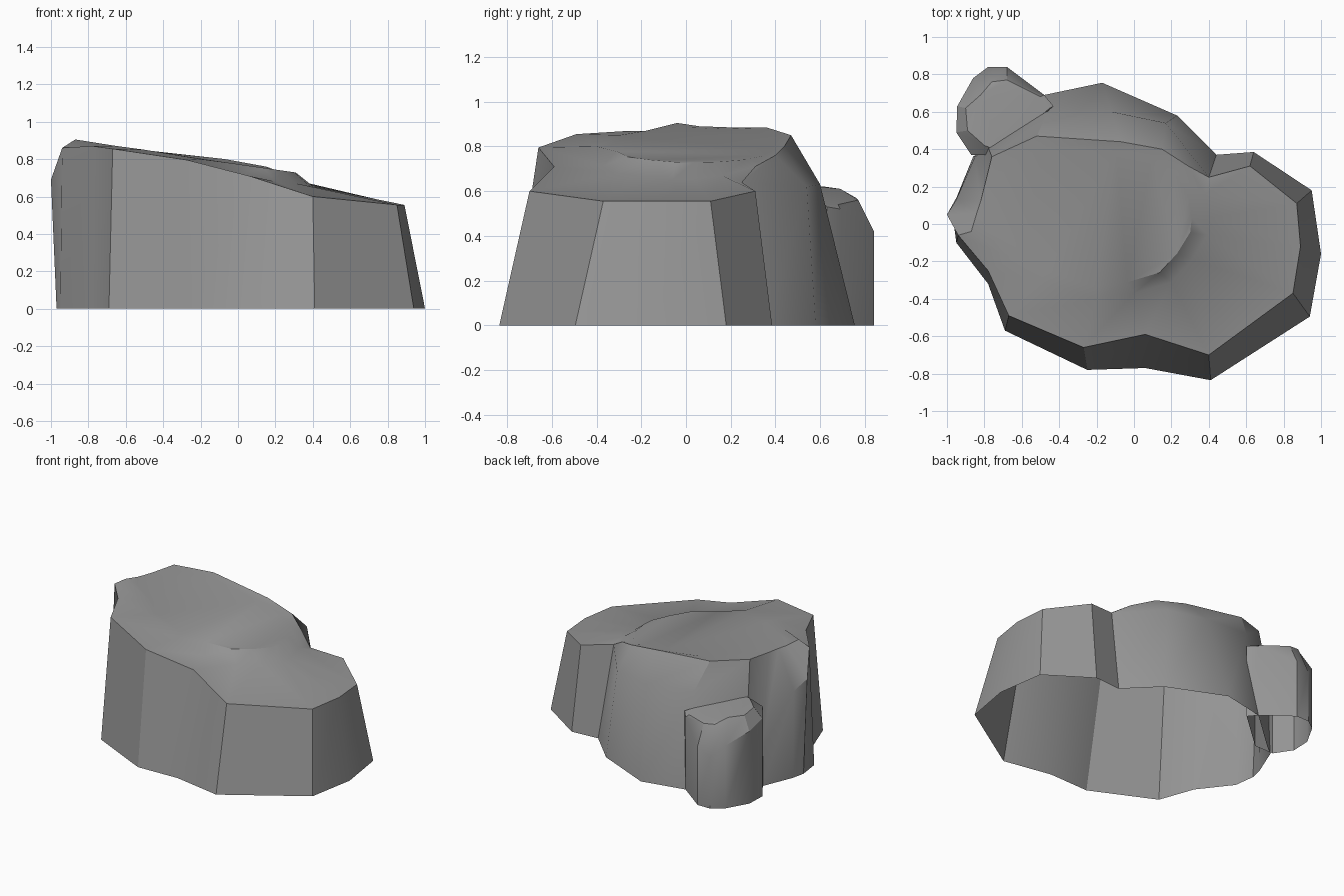
import bpy, bmesh, math

stone = bpy.data.materials.new("stone")
stone.diffuse_color = (.3, .3, .3, 1)


def loft(name, rings):
    """Skin clockwise rings from the ground up; cap the top, leave the base open."""
    bm = bmesh.new()
    loops = [[bm.verts.new(p) for p in ring] for ring in rings]
    n = len(loops[0])
    for low, high in zip(loops, loops[1:]):
        for i in range(n):
            j = (i + 1) % n
            bm.faces.new((low[j], low[i], high[i], high[j]))
    bm.faces.new(loops[-1][::-1])
    bmesh.ops.triangulate(bm, faces=[f for f in bm.faces if len(f.verts) > 4])
    mesh = bpy.data.meshes.new(name)
    bm.to_mesh(mesh)
    bm.free()
    mesh.materials.append(stone)
    obj = bpy.data.objects.new(name, mesh)
    bpy.context.collection.objects.link(obj)
    bpy.ops.object.select_all(action='DESELECT')
    obj.select_set(True)
    bpy.context.view_layer.objects.active = obj
    bpy.ops.object.shade_smooth_by_angle(angle=math.radians(30))
    return obj


# Main boulder: ground outline, outer rim, foot of the upper plateau
base = [(.95, .18), (1, -.16), (.94, -.495), (.41, -.835), (.06, -.77), (-.25, -.78),
        (-.69, -.57), (-.78, -.32), (-.95, -.10), (-.97, .05), (-.95, .14), (-.86, .36),
        (-.78, .42), (-.48, .69), (-.17, .755), (.23, .58), (.44, .37), (.64, .385)]
rim = [(.87, .11, .555), (.89, -.12, .555), (.85, -.37, .555), (.40, -.70, .60),
       (.06, -.59, .71), (-.27, -.66, .795), (-.67, -.49, .855), (-.78, -.25, .87),
       (-.94, -.06, .86), (-1, .05, .69), (-.95, .13, .62), (-.85, .36, .25), (-.78, .41, .60),
       (-.47, .58, .66), (-.12, .60, .63), (.17, .54, .62), (.40, .25, .64), (.62, .31, .60)]
plateau = [(.40, .03, .655), (.39, -.06, .65), (.31, -.19, .67), (.20, -.31, .68),
           (.0, -.37, .715), (-.20, -.40, .80), (-.5, -.30, .85), (-.65, -.18, .87),
           (-.87, -.04, .905), (-.84, .06, .89), (-.82, .12, .888), (-.80, .20, .885),
           (-.76, .36, .885), (-.52, .47, .85), (-.07, .44, .80), (.15, .40, .76),
           (.29, .31, .71), (.38, .16, .67)]


# Sloping plateau top, slightly inset
def inset(x, y, s=.86):
    x, y = -.25 + s * (x + .25), .05 + s * (y - .05)
    return x, y, .773 - .145 * x


top = [inset(x, y) for x, y, z in plateau]
loft("boulder", [[(x, y, 0) for x, y in base], rim, plateau, top])

# Small pillar of rock leaning on the back left
foot = [(-.43, .63), (-.72, .37), (-.87, .37), (-.95, .49), (-.945, .63),
        (-.86, .78), (-.78, .84), (-.68, .84), (-.48, .69)]
shoulder_z = [.53, .61, .58, .56, .52, .45, .37, .42, .52]
crown = [(-.45, .62, .54), (-.72, .39, .63), (-.80, .42, .64), (-.89, .50, .63),
         (-.90, .62, .62), (-.82, .69, .61), (-.76, .76, .57), (-.68, .77, .56), (-.50, .68, .54)]
loft("pillar", [[(x, y, 0) for x, y in foot],
                [(x, y, z) for (x, y), z in zip(foot, shoulder_z)], crown])
